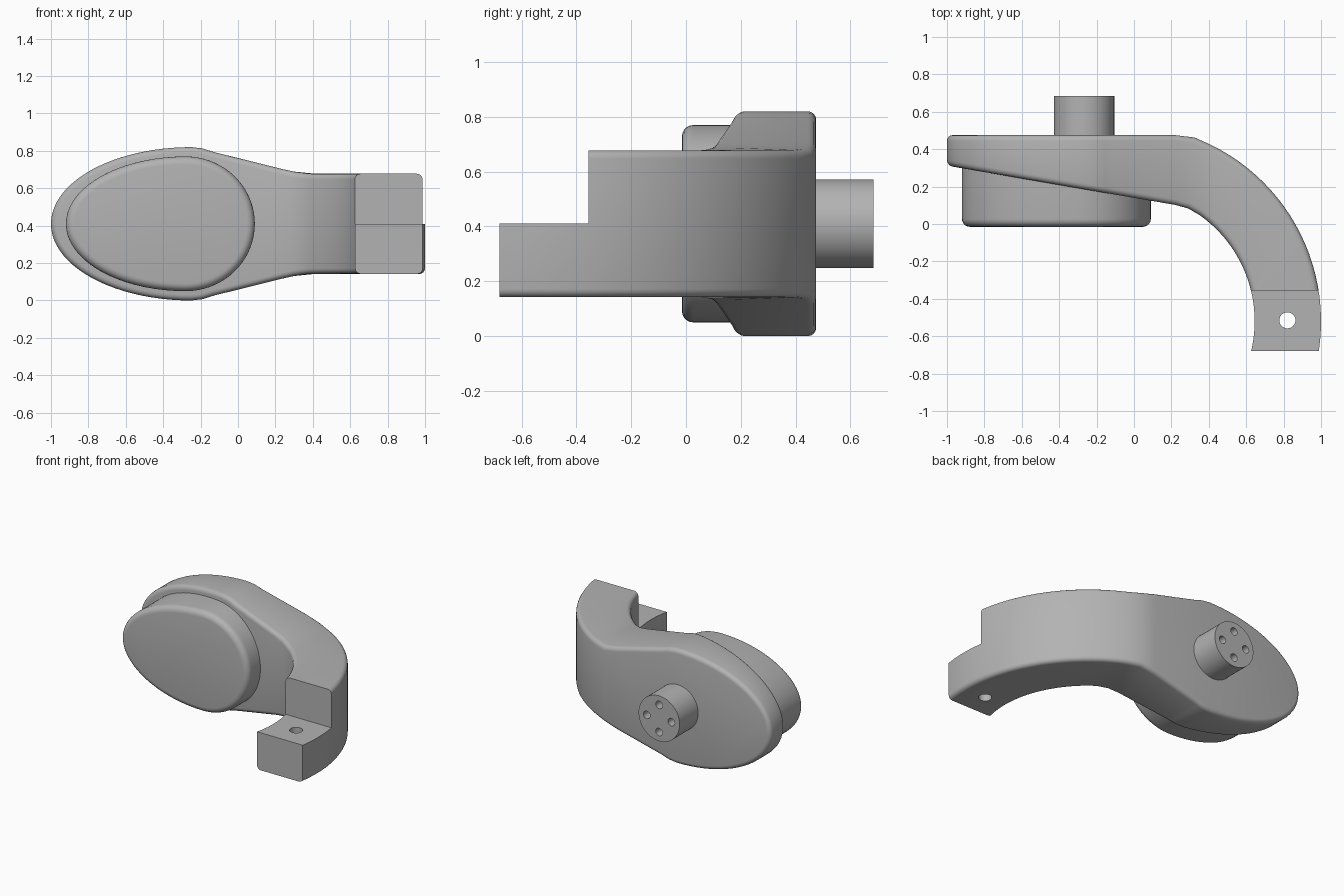
import bpy, bmesh
from math import sin, cos, sqrt, radians, pi

cube = bpy.data.objects.get("Cube")
if cube:
    bpy.data.objects.remove(cube, do_unlink=True)

grey = bpy.data.materials.new("plain_grey")
grey.use_nodes = True
colour = (0.45, 0.45, 0.45, 1)
grey.diffuse_color = colour
grey.node_tree.nodes["Principled BSDF"].inputs["Base Color"].default_value = colour

MID = 0.41        # height of the mirror plane
BACK = 0.475      # flat back of the housing
JOIN = 0.22       # where the flat housing turns into the curved arm


def make_object(name, bm):
    bmesh.ops.recalc_face_normals(bm, faces=bm.faces)
    mesh = bpy.data.meshes.new(name)
    bm.to_mesh(mesh)
    bm.free()
    mesh.materials.append(grey)
    ob = bpy.data.objects.new(name, mesh)
    bpy.context.collection.objects.link(ob)
    return ob


def activate(ob):
    bpy.ops.object.select_all(action='DESELECT')
    ob.select_set(True)
    bpy.context.view_layer.objects.active = ob


def apply_modifier(ob, kind, **settings):
    activate(ob)
    mod = ob.modifiers.new(kind.lower(), kind)
    for key, value in settings.items():
        setattr(mod, key, value)
    bpy.ops.object.modifier_apply(modifier=mod.name)


def cut(ob, cutter):
    cutter.hide_render = True
    apply_modifier(ob, 'BOOLEAN', operation='DIFFERENCE', object=cutter, solver='EXACT')
    bpy.data.objects.remove(cutter, do_unlink=True)


def smooth(ob, angle=32):
    activate(ob)
    bpy.ops.object.shade_smooth_by_angle(angle=radians(angle))


def prism_y(name, outline, y0, y1):
    """Extrude an (x, z) outline along y."""
    bm = bmesh.new()
    front = [bm.verts.new((x, y0, z)) for x, z in outline]
    back = [bm.verts.new((x, y1, z)) for x, z in outline]
    bm.faces.new(front)
    bm.faces.new(back)
    n = len(outline)
    for i in range(n):
        j = (i + 1) % n
        bm.faces.new((front[i], front[j], back[j], back[i]))
    return make_object(name, bm)


def circle(cx, cz, r, n):
    return [(cx + r * cos(2 * pi * i / n), cz + r * sin(2 * pi * i / n)) for i in range(n)]


def box(name, x, y, z):
    return prism_y(name, [(x[0], z[0]), (x[1], z[0]), (x[1], z[1]), (x[0], z[1])], *y)


def half_height(x):
    """Half height of the housing: egg-shaped end, taper, then constant arm."""
    if x <= -0.25:
        return 0.41 * sqrt(max(0, 1 - ((x + 0.25) / 0.75) ** 2))
    keys = [(-0.25, 0.41), (-0.19, 0.403), (-0.13, 0.384), (0.27, 0.284),
            (0.33, 0.272), (0.38, 0.268), (2, 0.268)]
    for (xa, ha), (xb, hb) in zip(keys, keys[1:]):
        if x <= xb:
            return ha + (hb - ha) * (x - xa) / (xb - xa)


def front_y(x):
    return 0.312 - 0.172 * (x + 1)


def arc(radius, start, end, n=24):
    steps = [radians(start + (end - start) * i / n) for i in range(n + 1)]
    return [(-0.05 + radius * cos(a), -0.52 + radius * sin(a)) for a in steps]


# Housing and arm: paired inner and outer stations, four corners each
flat_x = [-0.25 - 0.75 * cos(pi / 2 * i / 22) for i in range(23)]
flat_x += [-0.22, -0.19, -0.16, -0.13, JOIN]
inner = [(x, front_y(x)) for x in flat_x] + [(0.29, 0.083)] + arc(0.695, 54.8, -17)
outer = [(x, BACK) for x in flat_x] + [(0.325, 0.462)] + arc(1.05, 64, -11.5)

bm = bmesh.new()


def column(points, sign):
    return [bm.verts.new((x, y, MID + sign * half_height(x))) for x, y in points]


it, ot = column(inner, 1), column(outer, 1)
# the tip has no height, so top and bottom share it
ib = it[:1] + column(inner[1:], -1)
ob_ = ot[:1] + column(outer[1:], -1)
last_flat = len(flat_x) - 1
for i in range(len(it) - 1):
    bm.faces.new((it[i], it[i + 1], ot[i + 1], ot[i]))
    bm.faces.new((ib[i], ib[i + 1], ob_[i + 1], ob_[i]))
    if i >= last_flat:
        bm.faces.new((it[i], it[i + 1], ib[i + 1], ib[i]))
        bm.faces.new((ot[i], ot[i + 1], ob_[i + 1], ob_[i]))
for top, bottom in ((it, ib), (ot, ob_)):
    bm.faces.new(top[:last_flat + 1] + bottom[last_flat:0:-1])
bmesh.ops.recalc_face_normals(bm, faces=bm.faces)

# Round the long rims only
rims = [e for e in bm.edges if len(e.link_faces) == 2
        and e.calc_face_angle(0) > radians(50)]
bmesh.ops.bevel(bm, geom=rims, offset=0.03, segments=4, profile=0.5,
                affect='EDGES', clamp_overlap=False)
bmesh.ops.holes_fill(bm, edges=[e for e in bm.edges if e.is_boundary], sides=0)
housing = make_object("housing_arm", bm)

# Square arm end, half-height step and vertical screw hole
cut(housing, box("end_cutter", (0.3, 1.4), (-1.2, -0.68), (-0.2, 1.2)))
cut(housing, box("step_cutter", (0.3, 1.4), (-1.2, -0.355), (MID, 1.2)))
bm = bmesh.new()
bmesh.ops.create_cone(bm, cap_ends=True, segments=32, radius1=0.043, radius2=0.043, depth=1)
bmesh.ops.translate(bm, verts=bm.verts, vec=(0.82, -0.515, 0.3))
cut(housing, make_object("screw_hole_cutter", bm))
smooth(housing)

# Egg-shaped front pad with a rounded front rim
egg = []
for i in range(72):
    a = 2 * pi * i / 72
    egg.append((-0.28 + (0.37 if cos(a) > 0 else 0.64) * cos(a), MID + 0.36 * sin(a)))
pad = prism_y("front_pad", egg, -0.015, 0.36)
bm = bmesh.new()
bm.from_mesh(pad.data)
rim = [e for e in bm.edges if all(v.co.y < 0 for v in e.verts)]
bmesh.ops.bevel(bm, geom=rim, offset=0.042, segments=5, profile=0.5, affect='EDGES')
bm.to_mesh(pad.data)
bm.free()
smooth(pad)

# Rear peg with four blind holes
PEG_X = -0.267
peg = prism_y("rear_peg", circle(PEG_X, MID, 0.162, 48), 0.44, 0.685)
for k in range(4):
    a = k * pi / 2
    hole = circle(PEG_X + 0.097 * cos(a), MID + 0.097 * sin(a), 0.027, 20)
    cut(peg, prism_y("peg_hole_cutter", hole, 0.58, 0.8))
smooth(peg)
